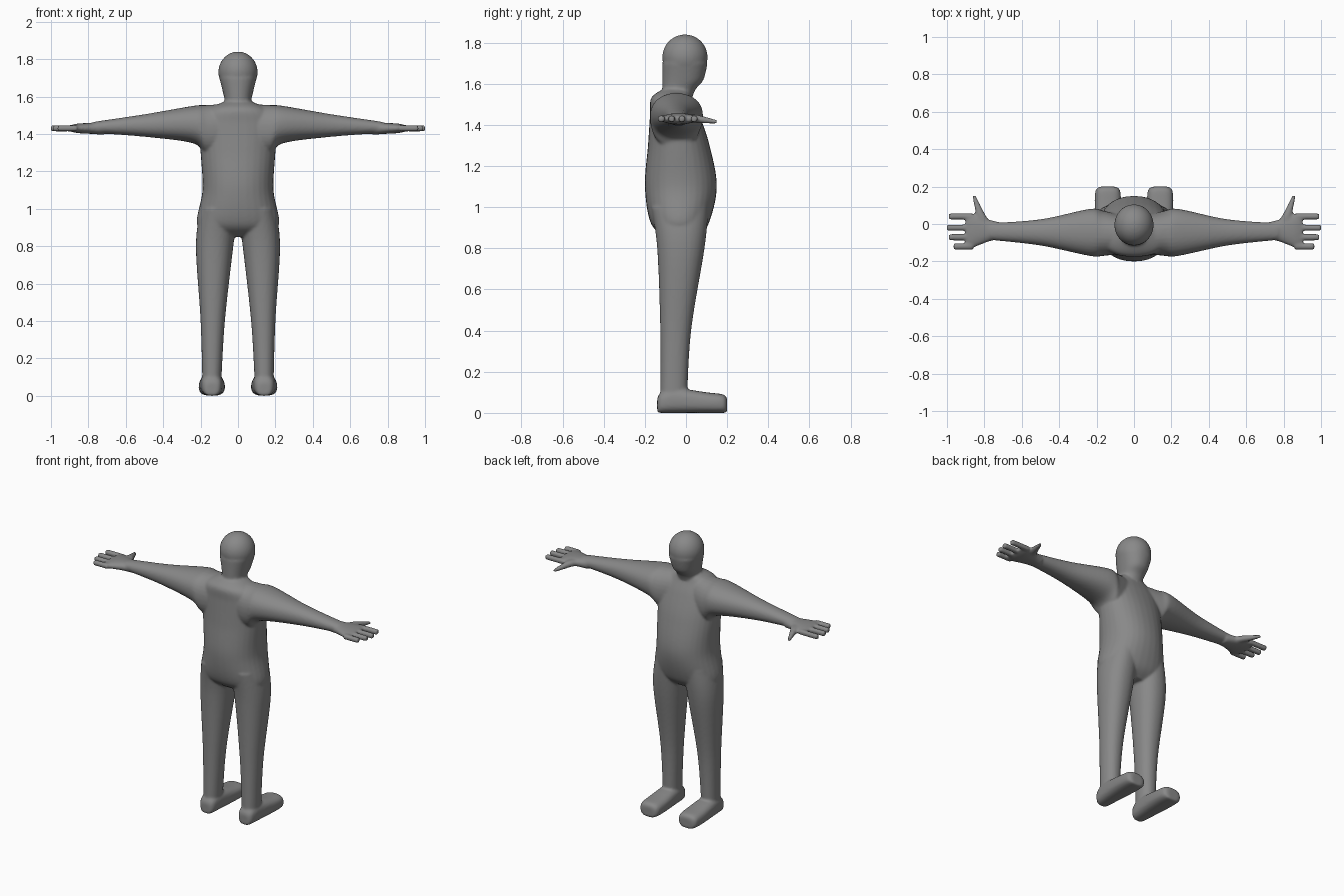
import bpy, bmesh, math
from mathutils import Vector, Matrix

cube = bpy.data.objects.get("Cube")
if cube:
    bpy.data.objects.remove(cube, do_unlink=True)

SIDES, STEPS = 32, 8
X, Y, Z = range(3)
bm = bmesh.new()


def smooth_stations(stations):
    """Fill in rows between the given stations with a soft curve."""
    rows = [Vector(station) for station in stations]
    ends = [rows[0]] + rows + [rows[-1]]
    out = []
    for before, start, end, after in zip(ends, ends[1:], ends[2:], ends[3:]):
        leave, arrive = (end - before) / 2, (after - start) / 2
        for step in range(STEPS):
            t = step / STEPS
            ease = t * t * (3 - 2 * t)
            out.append(start.lerp(end, ease) + leave * t * (1 - t) ** 2 - arrive * t * t * (1 - t))
    return out + [rows[-1]]


def rounded(value, power):
    return math.copysign(abs(value) ** (2 / power), value)


def loft(axis, stations, side=1, power=2.2):
    """Rounded sections along an axis.
    Each station is (position, first centre, first radius, second centre, second radius)."""
    first, second = [other for other in (X, Y, Z) if other != axis]
    rings = []
    for position, centre_a, radius_a, centre_b, radius_b in smooth_stations(stations):
        ring = []
        for k in range(SIDES):
            angle = math.tau * k / SIDES
            point = Vector()
            point[axis] = position
            point[first] = centre_a + radius_a * rounded(math.cos(angle), power)
            point[second] = centre_b + radius_b * rounded(math.sin(angle), power)
            point.x *= side
            ring.append(bm.verts.new(point))
        rings.append(ring)
    for ring, following in zip(rings, rings[1:]):
        for k in range(SIDES):
            n = (k + 1) % SIDES
            bm.faces.new((ring[k], ring[n], following[n], following[k]))
    bm.faces.new(rings[0])
    bm.faces.new(rings[-1])


# Skull, with the jaw and neck below it
bmesh.ops.create_uvsphere(
    bm, u_segments=SIDES, v_segments=SIDES, radius=1,
    matrix=Matrix.Translation((0, -.005, 1.73)) @ Matrix.Diagonal((.105, .11, .11, 1)))
neck = [(1.5, .07, -.05, .07), (1.57, .07, -.035, .08), (1.62, .08, -.015, .1), (1.7, .1, -.005, .11)]

# Torso from the crotch to the shoulders
torso = [(.85, .15, -.02, .07), (.92, .22, -.03, .14), (1.1, .19, -.025, .175), (1.3, .2, -.035, .15),
         (1.45, .21, -.055, .12), (1.53, .16, -.07, .1), (1.57, .08, -.05, .07)]
for trunk in (neck, torso):
    loft(Z, [(height, 0, width, centre, depth) for height, width, centre, depth in trunk])

for side in (1, -1):
    # Leg from ankle to hip
    loft(Z, [(.06, .14, .05, -.06, .065), (.4, .135, .065, -.05, .075),
             (.8, .125, .1, -.025, .115), (1, .1, .1, -.03, .14)], side)

    # Foot, with a flat sole resting on the floor
    foot = [(-.14, .03, .035), (-.12, .05, .05), (-.05, .06, .06),
            (.1, .07, .05), (.18, .065, .045), (.2, .04, .035)]
    loft(Y, [(along, .14, width, height, height) for along, width, height in foot], side, power=2.7)

    # Arm from the middle of the chest to the wrist
    loft(X, [(0, -.06, .09, 1.43, .135), (.16, -.05, .12, 1.42, .135), (.24, -.045, .125, 1.45, .1),
             (.5, -.045, .07, 1.445, .06), (.77, -.04, .045, 1.435, .03)], side)

    # Palm
    palm_level = 1.43
    palm = [(.72, .045, .035), (.78, .06, .03), (.86, .09, .025), (.9, .085, .015)]
    loft(X, [(along, -.035, width, palm_level, height) for along, width, height in palm], side)

    # Fingers
    thickness = .017
    for across, tip in ((.04, .99), (-.02, 1), (-.07, .99), (-.12, .965)):
        loft(X, [(along, across, thickness, palm_level, thickness) for along in (.86, tip)], side)

    # Thumb
    loft(Y, [(0, .8, .04, palm_level, .02), (.05, .82, .025, palm_level, .02),
             (.15, .855, .01, 1.415, .01)], side)

bmesh.ops.recalc_face_normals(bm, faces=bm.faces)
mesh = bpy.data.meshes.new("body")
bm.to_mesh(mesh)
bm.free()
body = bpy.data.objects.new("body", mesh)
bpy.context.collection.objects.link(body)

# Skin colour
grey = bpy.data.materials.new("plain_grey")
grey.use_nodes = True
colour = (.25, .25, .25, 1)
grey.diffuse_color = colour
grey.node_tree.nodes["Principled BSDF"].inputs["Base Color"].default_value = colour
mesh.materials.append(grey)

# Fuse the parts into one skin and soften the joins
fuse = body.modifiers.new("fuse", 'REMESH')
fuse.mode = 'VOXEL'
fuse.voxel_size = .0075
fuse.use_smooth_shade = True
soften = body.modifiers.new("soften", 'SMOOTH')
soften.factor = .5
soften.iterations = 6
